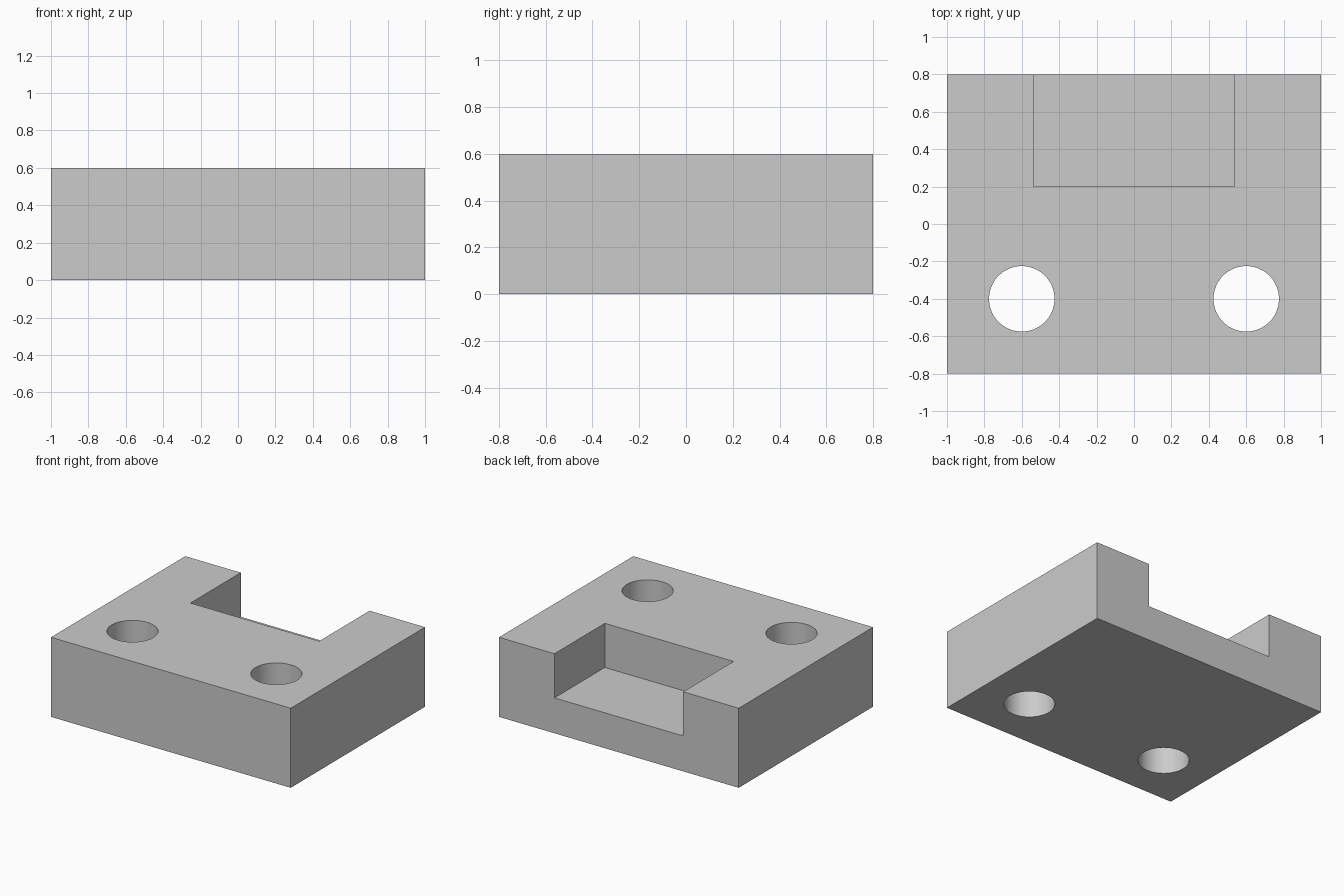
import bpy
import math

if "Cube" in bpy.data.objects:
    bpy.data.objects.remove(bpy.data.objects["Cube"], do_unlink=True)

WIDTH, DEPTH, HEIGHT = 2.0, 1.6, 0.6
POCKET_HALF, POCKET_FRONT, POCKET_FLOOR = 0.537, 0.2, 0.267
HOLE_X, HOLE_Y, HOLE_RADIUS = 0.6, -0.4, 0.175
OVERCUT = 0.2

grey = bpy.data.materials.new("light grey")
grey.use_nodes = True
colour = (0.6, 0.6, 0.6, 1.0)
grey.diffuse_color = colour
grey.node_tree.nodes["Principled BSDF"].inputs["Base Color"].default_value = colour


def box(name, low, high):
    """Axis-aligned box between two corners."""
    centre = [(a + b) / 2 for a, b in zip(low, high)]
    bpy.ops.mesh.primitive_cube_add(size=1, location=centre)
    obj = bpy.context.object
    obj.name = name
    obj.scale = [b - a for a, b in zip(low, high)]
    bpy.ops.object.transform_apply(location=True, rotation=False, scale=True)
    obj.data.materials.append(grey)
    return obj


def hole(name, x):
    """Vertical cylinder that drills right through the block."""
    bpy.ops.mesh.primitive_cylinder_add(
        vertices=64, radius=HOLE_RADIUS, depth=HEIGHT + 2 * OVERCUT,
        location=(x, HOLE_Y, HEIGHT / 2))
    obj = bpy.context.object
    obj.name = name
    obj.data.materials.append(grey)
    return obj


# Main block
block = box("block", (-WIDTH / 2, -DEPTH / 2, 0), (WIDTH / 2, DEPTH / 2, HEIGHT))

# Rear pocket, open at the top and back, and two through holes
cutters = [
    box("pocket_cutter", (-POCKET_HALF, POCKET_FRONT, POCKET_FLOOR),
        (POCKET_HALF, DEPTH / 2 + OVERCUT, HEIGHT + OVERCUT)),
    hole("left_hole_cutter", HOLE_X),
    hole("right_hole_cutter", -HOLE_X),
]

# Cut the block, then discard the cutters
bpy.ops.object.select_all(action="DESELECT")
bpy.context.view_layer.objects.active = block
block.select_set(True)
for cutter in cutters:
    cutter.hide_render = True
    cut = block.modifiers.new(cutter.name, "BOOLEAN")
    cut.operation = "DIFFERENCE"
    cut.solver = "EXACT"
    cut.object = cutter
    bpy.ops.object.modifier_apply(modifier=cut.name)
    bpy.data.objects.remove(cutter, do_unlink=True)

# Round hole walls, crisp edges
bpy.ops.object.shade_smooth_by_angle(angle=math.radians(30))
